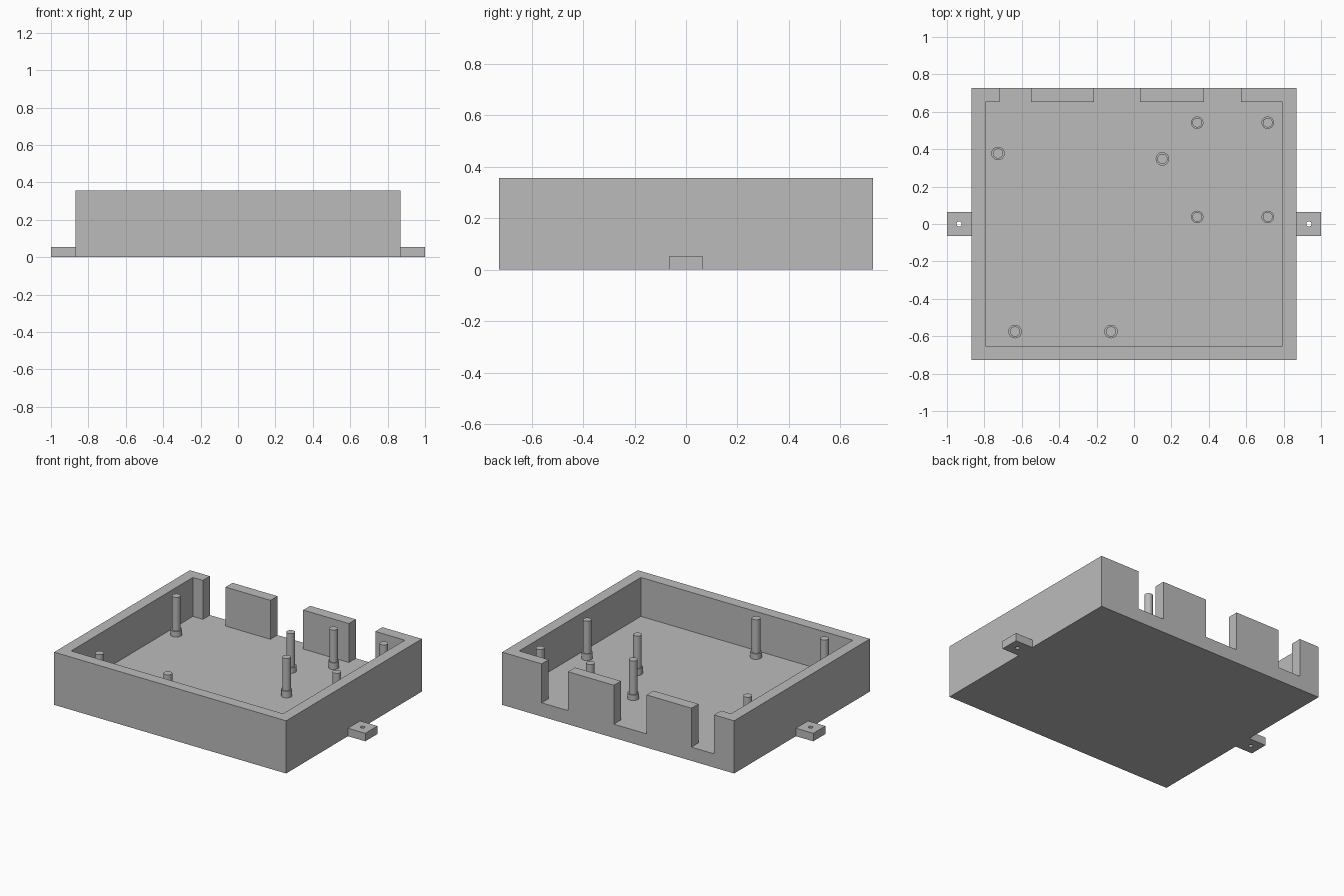
import bpy, bmesh, math

if "Cube" in bpy.data.objects:
    bpy.data.objects.remove(bpy.data.objects["Cube"])

grey = bpy.data.materials.new("light grey plastic")
grey.diffuse_color = (0.5, 0.5, 0.5, 1)
grey.use_nodes = True
grey.node_tree.nodes["Principled BSDF"].inputs["Base Color"].default_value = grey.diffuse_color

W, D, H = 0.87, 0.727, 0.357      # half width, half depth, height
IW, ID, FLOOR = 0.795, 0.652, 0.093


def finish(name, bm):
    bmesh.ops.recalc_face_normals(bm, faces=bm.faces)
    mesh = bpy.data.meshes.new(name)
    bm.to_mesh(mesh)
    bm.free()
    mesh.materials.append(grey)
    ob = bpy.data.objects.new(name, mesh)
    bpy.context.collection.objects.link(ob)
    return ob


def prism(name, outline, z0, z1):
    bm = bmesh.new()
    face = bm.faces.new([bm.verts.new((x, y, z0)) for x, y in outline])
    top = bmesh.ops.extrude_face_region(bm, geom=[face])["geom"]
    bmesh.ops.translate(bm, vec=(0, 0, z1 - z0),
                        verts=[v for v in top if isinstance(v, bmesh.types.BMVert)])
    return finish(name, bm)


def rect(x0, x1, y0, y1):
    return [(x0, y0), (x1, y0), (x1, y1), (x0, y1)]


def circle(x, y, r, n=32):
    return [(x + r * math.cos(2 * math.pi * i / n), y + r * math.sin(2 * math.pi * i / n))
            for i in range(n)]


def cut(ob, cutter):
    mod = ob.modifiers.new("cut", "BOOLEAN")
    mod.operation = "DIFFERENCE"
    mod.solver = "EXACT"
    mod.object = cutter
    cutter.hide_render = True
    cutter.hide_set(True)


# Tray: block minus a comb-shaped cavity whose teeth open the back wall
tray = prism("tray", rect(-W, W, -D, D), 0, H)
cavity = [(-IW, -ID), (IW, -ID), (IW, ID)]
for x0, x1 in [(0.573, 0.375), (0.032, -0.213), (-0.55, -0.72)]:
    cavity += [(x0, ID), (x0, D + 0.1), (x1, D + 0.1), (x1, ID)]
cavity.append((-IW, ID))
cut(tray, prism("cavity_cutter", cavity, FLOOR, H + 0.1))

# Mounting tabs with screw holes on both sides
for side, s in (("left", -1), ("right", 1)):
    tab = prism(side + "_tab", rect(*sorted((s * W, s)), -0.065, 0.065), 0, 0.054)
    cut(tab, prism(side + "_hole_cutter", circle(s * 0.935, 0, 0.014), -0.1, 0.2))


# Standoff posts: wide collar with a thinner pin, revolved profile
def post(name, x, y, r_collar, r_pin, collar_h):
    bm = bmesh.new()
    rings = []
    for r, z in [(r_collar, FLOOR), (r_collar, FLOOR + collar_h),
                 (r_pin, FLOOR + collar_h), (r_pin, H)]:
        rings.append([bm.verts.new((px, py, z)) for px, py in circle(x, y, r)])
    for a, b in zip(rings, rings[1:]):
        for i in range(len(a)):
            j = (i + 1) % len(a)
            bm.faces.new((a[i], a[j], b[j], b[i]))
    bm.faces.new(rings[0])
    bm.faces.new(rings[-1])
    ob = finish(name, bm)
    bpy.ops.object.select_all(action="DESELECT")
    ob.select_set(True)
    bpy.context.view_layer.objects.active = ob
    bpy.ops.object.shade_smooth_by_angle(angle=math.radians(35))


large = [(-0.727, 0.377), (0.152, 0.348), (-0.636, -0.575), (-0.123, -0.575)]
for i, (x, y) in enumerate(large):
    post(f"large_post_{i + 1}", x, y, 0.036, 0.027, 0.037)
small = [(x, y) for x in (0.338, 0.715) for y in (0.038, 0.542)]
for i, (x, y) in enumerate(small):
    post(f"small_post_{i + 1}", x, y, 0.033, 0.026, 0.045)
